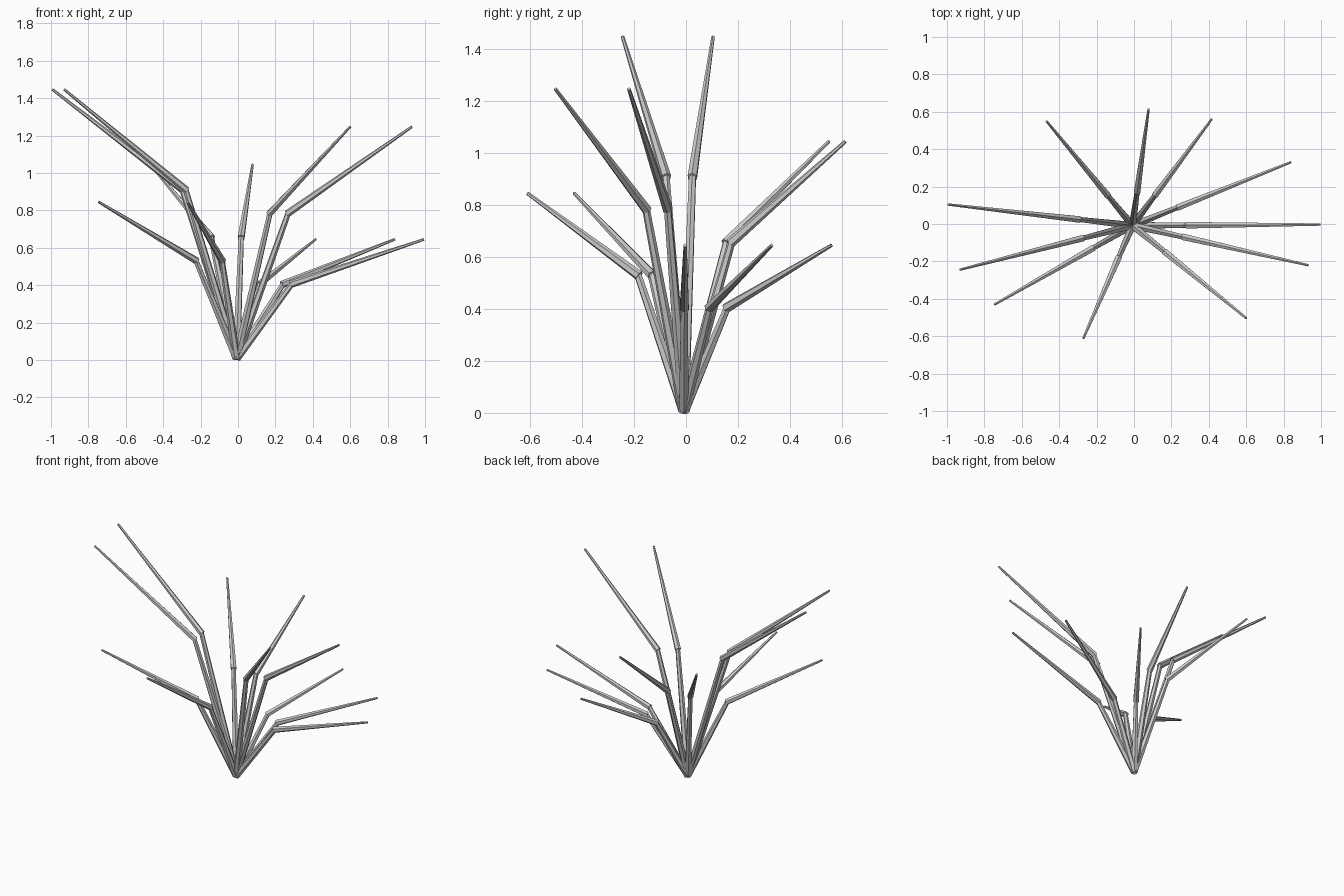
import bpy
from mathutils import Vector

if "Cube" in bpy.data.objects:
    bpy.data.objects.remove(bpy.data.objects["Cube"])

BASE = Vector((-0.008, -0.008, 0.008))
SIDES = 6


def tapered_rod(name, a, b, r1, r2):
    d = b - a
    bpy.ops.mesh.primitive_cone_add(vertices=SIDES, radius1=r1, radius2=r2,
                                    depth=d.length, location=(a + b) / 2,
                                    rotation=d.to_track_quat('Z', 'Y').to_euler())
    bpy.context.object.name = name


# Leaf tips, fanned around the root
tips = [
    (0.995, -0.003, 0.645), (0.838, 0.33, 0.645), (0.415, 0.56, 0.645),
    (0.078, 0.614, 1.045), (-0.468, 0.55, 1.045),
    (-0.993, 0.104, 1.447), (-0.93, -0.244, 1.447),
    (-0.745, -0.43, 0.845), (-0.27, -0.61, 0.845),
    (0.6, -0.503, 1.247), (0.93, -0.22, 1.247),
]

for i, t in enumerate(tips, 1):
    tip = Vector(t)
    # The joint sits close to the axis but well up the stem
    joint = Vector((BASE.x + 0.295 * (tip.x - BASE.x),
                    BASE.y + 0.295 * (tip.y - BASE.y),
                    0.63 * tip.z))
    # Lower stem
    tapered_rod(f"lower_stem_{i}", BASE, joint, 0.022, 0.015)
    # Outward-bending blade
    start = joint - (tip - joint).normalized() * 0.008
    tapered_rod(f"upper_blade_{i}", start, tip, 0.02, 0.007)
